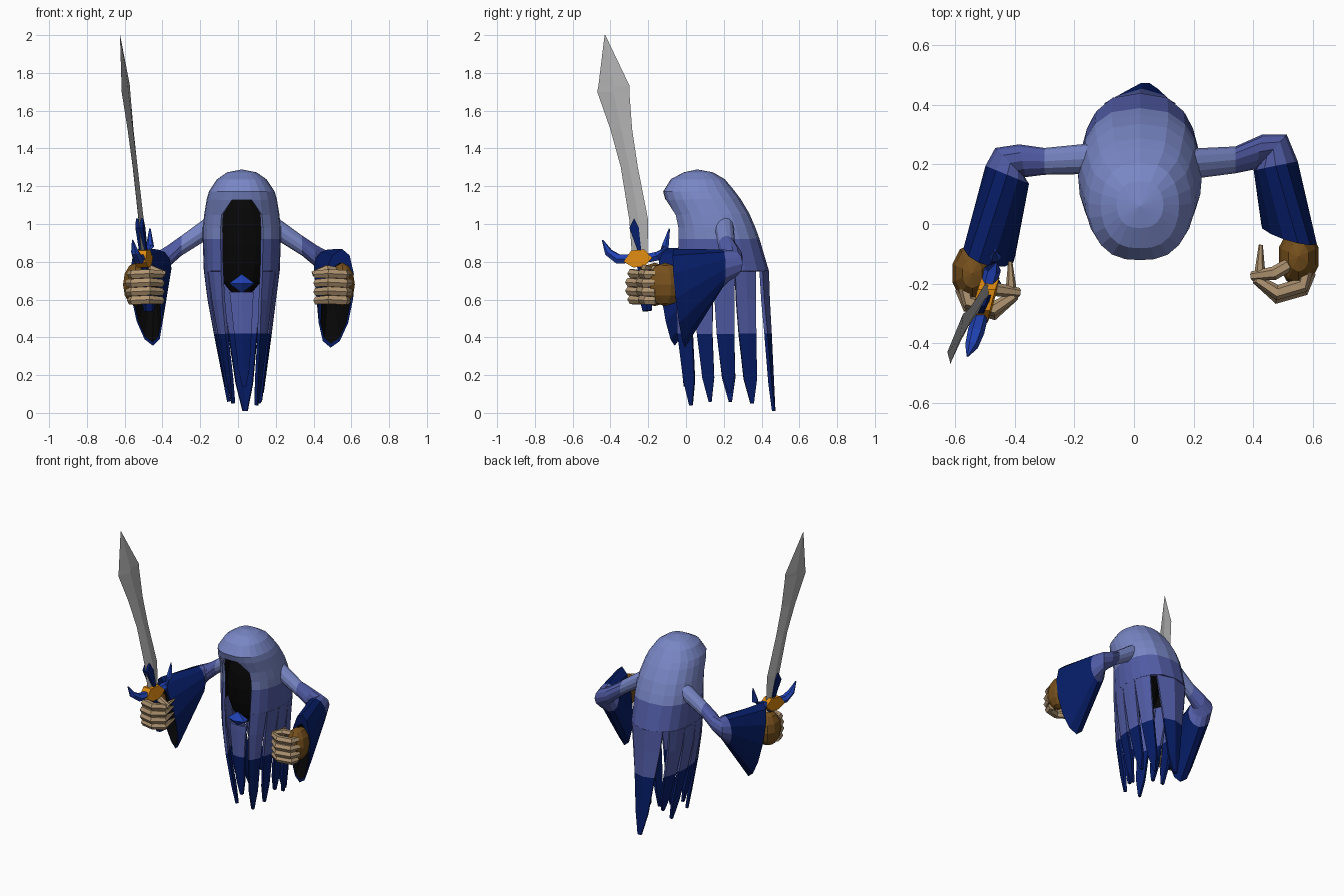
import bpy, bmesh
from math import sin, cos, pi, radians, copysign
from mathutils import Vector

if "Cube" in bpy.data.objects:
    bpy.data.objects.remove(bpy.data.objects["Cube"], do_unlink=True)


def material(name, rgb):
    m = bpy.data.materials.new(name)
    m.use_nodes = True
    m.diffuse_color = (*rgb, 1)
    m.node_tree.nodes["Principled BSDF"].inputs["Base Color"].default_value = (*rgb, 1)
    return m


LIGHT = material("pale_periwinkle", (.19, .24, .56))
MID = material("muted_indigo", (.083, .108, .38))
NAVY = material("navy", (.002, .012, .135))
BLACK = material("shadow_black", (.002, .002, .002))
BROWN = material("leather_brown", (.18, .08, .012))
BONE = material("bone", (.43, .295, .165))
STEEL = material("steel", (.42, .42, .42))
GOLD = material("gold", (.72, .25, .005))
BLUE = material("bright_blue", (.014, .053, .45))


def finish(name, bm, mats, rule=None):
    bmesh.ops.remove_doubles(bm, verts=bm.verts, dist=.0005)
    bmesh.ops.recalc_face_normals(bm, faces=bm.faces)
    if rule:
        for f in bm.faces:
            f.material_index = rule(f.calc_center_median())
    me = bpy.data.meshes.new(name)
    bm.to_mesh(me)
    bm.free()
    for m in mats:
        me.materials.append(m)
    ob = bpy.data.objects.new(name, me)
    bpy.context.collection.objects.link(ob)
    return ob


def thicken(ob, material_offset=0):
    mod = ob.modifiers.new("thickness", "SOLIDIFY")
    mod.thickness, mod.offset, mod.material_offset = .018, 0, material_offset


def loft(name, rings, mats, bands=None):
    """Skin closed rings of points; bands gives a material per span."""
    bm = bmesh.new()
    rows = [[bm.verts.new(p) for p in r] for r in rings]
    n = len(rows[0])
    for i in range(len(rows) - 1):
        for j in range(n):
            k = (j + 1) % n
            f = bm.faces.new((rows[i][j], rows[i][k], rows[i + 1][k], rows[i + 1][j]))
            f.material_index = bands[i] if bands else 0
    bm.faces.new(rows[0])
    bm.faces.new(rows[-1]).material_index = bands[-1] if bands else 0
    return finish(name, bm, mats)


def ellipse(c, u, v, n=12):
    c, u, v = Vector(c), Vector(u), Vector(v)
    return [c + u * cos(2 * pi * k / n) + v * sin(2 * pi * k / n) for k in range(n)]


def tube(name, pts, radii, mat, n=6):
    pts = [Vector(p) for p in pts]
    rings = []
    for i, p in enumerate(pts):
        d = (pts[min(i + 1, len(pts) - 1)] - pts[max(i - 1, 0)]).normalized()
        ref = Vector((0, 0, 1)) if abs(d.z) < .9 else Vector((0, 1, 0))
        u = d.cross(ref).normalized()
        rings.append(ellipse(p, u * radii[i], d.cross(u) * radii[i], n))
    return loft(name, rings, [mat])


def blob(name, c, s, mat, seg=10, rings=6):
    bm = bmesh.new()
    bmesh.ops.create_uvsphere(bm, u_segments=seg, v_segments=rings, radius=1)
    for v in bm.verts:
        v.co = Vector(c) + Vector((v.co.x * s[0], v.co.y * s[1], v.co.z * s[2]))
    return finish(name, bm, [mat])


# Robe silhouette: height, front y, back y, half width
SHAPE = [(1.28, .06, .06, 0), (1.265, -.01, .14, .075), (1.23, -.075, .2, .125),
         (1.17, -.112, .25, .165), (1.13, -.1, .28, .177), (1.05, -.066, .328, .19),
         (.98, -.052, .358, .198), (.92, -.052, .38, .198), (.75, -.065, .43, .192),
         (.6, -.072, .435, .173), (.42, -.072, .445, .145), (0, -.03, .465, .075)]


def robe_point(z, deg, scale=1):
    """Point on the robe's slightly squared cross-section; 0 degrees is the front."""
    for a, b in zip(SHAPE, SHAPE[1:]):
        if z >= b[0]:
            break
    t = (a[0] - z) / (a[0] - b[0])
    front, back, rx = (a[i] + (b[i] - a[i]) * t for i in (1, 2, 3))
    cx = .02 + .03 * max(0, .6 - z)
    r = radians(deg)
    side = copysign(abs(sin(r)) ** .72, sin(r))
    return Vector((cx + scale * rx * side, (front + back) / 2 - scale * (back - front) / 2 * cos(r), z))


# Hood with an arched face opening
bm = bmesh.new()
levels = [s[0] for s in SHAPE[1:9]]
half_ring = [10, 25, 42, 58, 75, 90, 105, 122, 140, 160]
angles = [-a for a in reversed(half_ring)] + [0] + half_ring + [180]
grid = [[bm.verts.new(robe_point(z, a)) for a in angles] for z in levels]
cols = len(angles)
apex = bm.verts.new(robe_point(1.28, 0))
for j in range(cols):
    k = (j + 1) % cols
    bm.faces.new((apex, grid[0][j], grid[0][k]))
    edge = max(abs(angles[j]), abs(angles[k]))
    for i in range(len(levels) - 1):
        quad = [grid[i][j], grid[i + 1][j], grid[i + 1][k], grid[i][k]]
        if levels[i] <= 1.13 and edge <= 25:
            if levels[i] < 1.13 or edge < 25:
                continue
            quad.pop(2 if angles[j] < 0 else 1)
        bm.faces.new(quad)
hood = finish("hood", bm, [LIGHT, MID, BLACK, BLACK], lambda c: 0 if c.z > .92 else 1)
thicken(hood, 2)


# Tattered strips hanging from the hood
def strip(name, deg, half, tip, top=.75, scale=1):
    bm = bmesh.new()
    zs = [top, .6, .42, .42 - (.42 - tip) * .65, tip]
    rows = []
    for z, w in zip(zs, (1, .92, .8, .62, .15)):
        rows.append([bm.verts.new(robe_point(z, deg + half * w * s, scale)) for s in (-1, 0, 1)])
    for a, b in zip(rows, rows[1:]):
        for j in (0, 1):
            bm.faces.new((a[j], b[j], b[j + 1], a[j + 1]))
    thicken(finish(name, bm, [MID, NAVY], lambda c: 0 if c.z > .42 else 1))


for side, label, tips in ((-1, "right", (.05, .14, .06, .16)), (1, "left", (.04, .06, .11, .05))):
    for deg, half, tip in zip((41, 70, 95, 123), (16, 12, 13, 15), tips):
        strip(f"{label}_robe_strip_{deg}", side * deg, half, tip)
strip("back_robe_strip", 180, 30, .01)
strip("front_robe_panel", 0, 18, .14, .64, .84)
blob("hood_shadow", (.02, .08, .89), (.15, .1, .27), BLACK, 12, 8)
blob("collar_clasp", (.02, -.03, .685), (.078, .045, .05), BLUE, 6, 2)


# Arms with wide open sleeves, dark inside
def arm(name, path, cuff, cu, cv):
    rings = [ellipse(*p) for p in path]
    c, cu, cv = Vector(cuff), Vector(cu), Vector(cv)
    inner = c - cv * .1
    deep = inner.lerp(Vector(path[-1][0]), .35)
    rings += [ellipse(c, cu, cv), ellipse(inner, cu * .86, cv * .82), ellipse(deep, cu * .5, cv * .4)]
    loft(name, rings, [LIGHT, MID, NAVY, BLACK], [0, 1, 1, 1, 2, 2, 3, 3])


arm("right_arm", [((-.13, .22, 1.0), (0, .052, 0), (0, 0, .062)),
                  ((-.30, .21, .885), (0, .045, 0), (0, 0, .053)),
                  ((-.375, .212, .825), (-.01, .055, 0), (0, 0, .06)),
                  ((-.415, .205, .79), (-.05, .05, 0), (0, 0, .07)),
                  ((-.425, .165, .765), (-.073, .03, 0), (0, 0, .1))],
    (-.485, -.095, .615), (-.08, .035, 0), (-.035, -.035, .26))
arm("left_arm", [((.17, .20, 1.0), (0, .052, 0), (0, 0, .062)),
                 ((.34, .215, .885), (0, .045, 0), (0, 0, .053)),
                 ((.42, .242, .825), (.01, .058, 0), (0, 0, .06)),
                 ((.467, .25, .79), (.045, .05, 0), (0, 0, .07)),
                 ((.475, .195, .765), (.074, .015, 0), (0, 0, .1))],
    (.52, -.035, .607), (.09, -.02, 0), (.03, -.03, .262))


# Gloved hands with bony curled fingers
def hand(label, side, dx, dy):
    def at(x, y, z):
        return (side * x + dx, y + dy, z)
    blob(label + "_palm", at(.552, -.11, .68), (.07, .1, .115), BROWN)
    for i in range(4):
        z, reach = .595 + .046 * i, .012 * (i in (1, 2))
        tube(f"{label}_finger_{i}", [at(.575 + reach, -.16, z), at(.565, -.205 - reach, z),
             at(.48, -.23 - reach, z + .005), at(.42, -.19, z), at(.425, -.07 - reach, z + .01)],
             [.024, .026, .026, .023, .007], BONE)
    tube(label + "_thumb", [at(.53, -.13, .75), at(.47, -.165, .762), at(.395, -.175, .735)],
         [.022, .023, .016], BONE)


hand("left", 1, 0, 0)
hand("right", -1, .01, -.055)


# Sword, laid out in its own tilted plane
def on_sword(y, z, off=0):
    mid_y = -.25 - .16 * (z - .9)
    return Vector((-.505 - .108 * (z - .9) + .27 * (y - mid_y) + off, y, z))


def plate(name, outline, depth, mat):
    loft(name, [[on_sword(y, z, s * depth) for y, z in outline] for s in (-1, 1)], [mat])


blade = []
for z, y0, y1, t in ((.82, -.285, -.205, .014), (1.02, -.30, -.20, .014), (1.3, -.345, -.255, .013),
                     (1.5, -.40, -.285, .012), (1.7, -.47, -.30, .012), (1.73, -.464, -.298, .011),
                     (2.0, -.431, -.427, .001)):
    m = (y0 + y1) / 2
    blade.append([on_sword(y0, z), on_sword(m, z, t), on_sword(y1, z), on_sword(m, z, -t)])
loft("sword_blade", blade, [STEEL])
plate("blade_inlay", [(-.25, .84), (-.30, .98), (-.275, 1.03), (-.25, .98), (-.235, .84)], .02, NAVY)
plate("sword_guard", [(-.33, .80), (-.29, .86), (-.22, .865), (-.18, .82), (-.22, .775), (-.28, .77)], .03, GOLD)
for label, path in (("front", [(-.30, .815), (-.36, .815), (-.41, .85), (-.442, .915)]),
                    ("back", [(-.20, .82), (-.15, .83), (-.11, .88), (-.088, .975)])):
    tube(label + "_guard_horn", [on_sword(*p) for p in path], [.026, .028, .022, .004], BLUE)
tube("sword_grip", [on_sword(-.245, .8), on_sword(-.21, .58)], [.02, .02], NAVY)
tube("sword_pommel", [on_sword(-.21, .58), on_sword(-.205, .54)], [.034, .028], NAVY)
